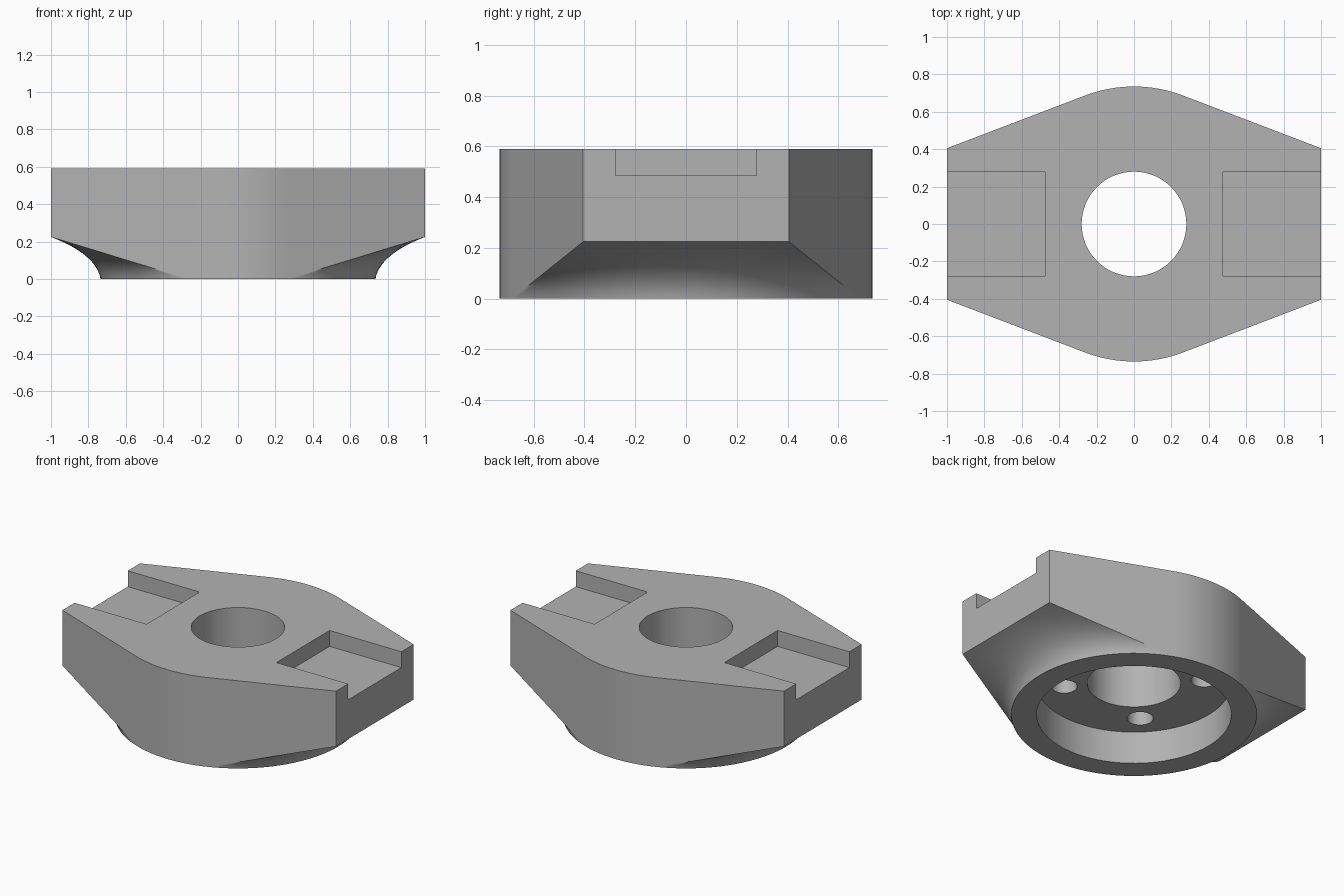
import bpy, bmesh
from math import sin, cos, atan2, acos, hypot, pi
from mathutils import Vector

if "Cube" in bpy.data.objects:
    bpy.data.objects.remove(bpy.data.objects["Cube"])

R, TOP = 0.735, 0.59            # hub radius, overall height
END_Y, END_Z = 0.405, 0.225     # half width and lower edge of the end faces
TANGENT = atan2(END_Y, 1) + acos(R / hypot(1, END_Y))
ARC, ROWS = 40, 16

grey = bpy.data.materials.new("grey metal")
grey.use_nodes = True
colour = (0.45, 0.45, 0.45, 1)
grey.diffuse_color = colour
grey.node_tree.nodes["Principled BSDF"].inputs["Base Color"].default_value = colour


def rim(angle, z):
    return Vector((R * cos(angle), R * sin(angle), z))


def scooped(i, j, side):
    """Point on the hollow underside, from the round foot out to an end edge."""
    s = 2 * i / ARC - 1
    t = j / ROWS
    foot = rim(s * TANGENT, 0)
    end = Vector((1, s * END_Y, END_Z))
    bend = (foot + end) / 2 + (1 - s * s) * Vector((-0.11, 0, 0.02))
    p = foot * (1 - t) ** 2 + bend * 2 * t * (1 - t) + end * t * t
    return Vector((p.x * side, p.y, p.z))


def build_body():
    bm = bmesh.new()

    def face(points):
        bm.faces.new([bm.verts.new(p) for p in points])

    # Hollow undersides and flat end faces
    for side in (1, -1):
        for i in range(ARC):
            for j in range(ROWS):
                face([scooped(i, j, side), scooped(i, j + 1, side),
                      scooped(i + 1, j + 1, side), scooped(i + 1, j, side)])
        face([scooped(i, ROWS, side) for i in range(ARC + 1)]
             + [(side, END_Y, TOP), (side, -END_Y, TOP)])
        # Slanted flat sides
        for i in (0, ARC):
            top = rim(TANGENT, TOP)
            y_sign = 1 if i else -1
            face([scooped(i, j, side) for j in range(ROWS + 1)]
                 + [(side, y_sign * END_Y, TOP), (side * top.x, y_sign * top.y, TOP)])

    # Rounded front and back
    step = (pi - 2 * TANGENT) / ARC
    arc = [TANGENT + k * step for k in range(ARC + 1)]
    for turn in (0, pi):
        for a, b in zip(arc, arc[1:]):
            face([rim(a + turn, 0), rim(b + turn, 0), rim(b + turn, TOP), rim(a + turn, TOP)])

    # Top and bottom caps
    back = [rim(a, TOP) for a in arc]
    front = [rim(a + pi, TOP) for a in arc]
    face(back + [(-1, END_Y, TOP), (-1, -END_Y, TOP)]
         + front + [(1, -END_Y, TOP), (1, END_Y, TOP)])
    ends = [(2 * i / ARC - 1) * TANGENT for i in range(1, ARC)]
    foot = arc + [a + pi for a in ends] + [a + pi for a in arc] + ends
    face([rim(a, 0) for a in foot])

    bmesh.ops.remove_doubles(bm, verts=bm.verts, dist=1e-5)
    bmesh.ops.recalc_face_normals(bm, faces=bm.faces)
    mesh = bpy.data.meshes.new("clamp_body")
    bm.to_mesh(mesh)
    bm.free()
    mesh.materials.append(grey)
    obj = bpy.data.objects.new("clamp_body", mesh)
    bpy.context.collection.objects.link(obj)
    return obj


body = build_body()
bpy.ops.object.select_all(action='DESELECT')
bpy.context.view_layer.objects.active = body
body.select_set(True)


def cut(cutter):
    cutter.hide_render = True
    cutter.data.materials.append(grey)
    bpy.ops.object.select_all(action='DESELECT')
    bpy.context.view_layer.objects.active = body
    body.select_set(True)
    mod = body.modifiers.new("cut", 'BOOLEAN')
    mod.operation = 'DIFFERENCE'
    mod.solver = 'EXACT'
    mod.object = cutter
    bpy.ops.object.modifier_apply(modifier=mod.name)
    bpy.data.objects.remove(cutter)


def bore(x, y, radius, z0, z1, sides=64):
    bpy.ops.mesh.primitive_cylinder_add(vertices=sides, radius=radius, depth=z1 - z0,
                                        location=(x, y, (z0 + z1) / 2))
    cut(bpy.context.object)


# Foot recess, centre hole and four blind screw holes
bore(0, 0, 0.583, -0.1, 0.215, 96)
bore(0, 0, 0.28, -0.2, 0.8)
for k in range(4):
    angle = pi / 4 + k * pi / 2
    bore(0.42 * cos(angle), 0.42 * sin(angle), 0.078, 0.1, 0.42, 32)

# Open pockets in the top of both ends
for side in (1, -1):
    bpy.ops.mesh.primitive_cube_add(size=1, location=(side * 0.8375, 0, 0.635))
    bpy.context.object.scale = (0.725, 0.555, 0.3)
    bpy.context.view_layer.update()
    cut(bpy.context.object)

# Smooth curved faces, crisp edges
bpy.ops.object.shade_smooth_by_angle(angle=pi / 6)
weighted = body.modifiers.new("weighted normals", 'WEIGHTED_NORMAL')
weighted.keep_sharp = True
